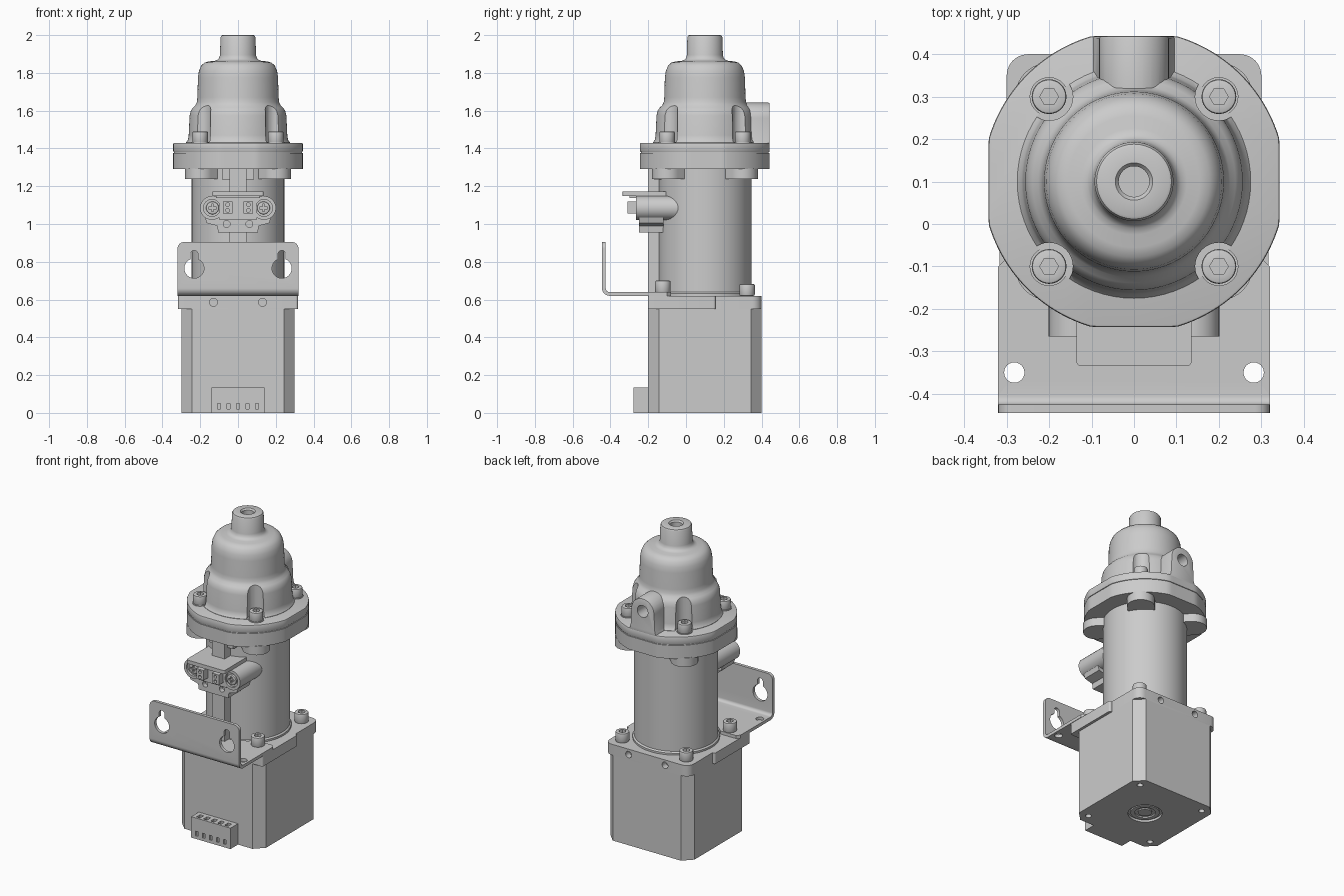
import bpy, bmesh
from math import pi, sin, cos

if "Cube" in bpy.data.objects:
    bpy.data.objects.remove(bpy.data.objects["Cube"])

CY = 0.1  # y of the pump axis


def finish(name, bm, bevel=0, seg=2):
    bmesh.ops.recalc_face_normals(bm, faces=bm.faces)
    me = bpy.data.meshes.new(name)
    bm.to_mesh(me)
    bm.free()
    ob = bpy.data.objects.new(name, me)
    bpy.context.collection.objects.link(ob)
    if bevel:
        m = ob.modifiers.new("bevel", 'BEVEL')
        m.width, m.segments, m.limit_method, m.angle_limit = bevel, seg, 'ANGLE', 0.7
        apply(ob, m)
    smooth(ob)
    return ob


def activate(ob):
    bpy.ops.object.select_all(action='DESELECT')
    ob.select_set(True)
    bpy.context.view_layer.objects.active = ob


def apply(ob, mod):
    activate(ob)
    bpy.ops.object.modifier_apply(modifier=mod.name)


def smooth(ob):
    activate(ob)
    bpy.ops.object.shade_smooth_by_angle(angle=0.6)


def prism(name, pts, t0, t1, axis='Z', bevel=0):
    """Extrude a 2D outline along an axis."""
    put = {'Z': lambda a, b, t: (a, b, t), 'Y': lambda a, b, t: (a, t, b), 'X': lambda a, b, t: (t, a, b)}[axis]
    bm = bmesh.new()
    lo, hi = ([bm.verts.new(put(a, b, t)) for a, b in pts] for t in (t0, t1))
    bm.faces.new(lo)
    bm.faces.new(hi)
    for i in range(len(pts)):
        j = (i + 1) % len(pts)
        bm.faces.new((lo[i], lo[j], hi[j], hi[i]))
    return finish(name, bm, bevel)


def arc(a, b, r, d0=0.0, d1=2 * pi, n=32):
    closed = abs(d1 - d0 - 2 * pi) < 1e-6
    return [(a + r * cos(d0 + (d1 - d0) * i / n), b + r * sin(d0 + (d1 - d0) * i / n))
            for i in range(n if closed else n + 1)]


def rrect(x0, x1, y0, y1, r, n=6):
    c = [(x1 - r, y1 - r), (x0 + r, y1 - r), (x0 + r, y0 + r), (x1 - r, y0 + r)]
    return [p for k, (a, b) in enumerate(c) for p in arc(a, b, r, k * pi / 2, (k + 1) * pi / 2, n)]


def box(name, x0, x1, y0, y1, z0, z1, bevel=0):
    return prism(name, [(x0, y0), (x1, y0), (x1, y1), (x0, y1)], z0, z1, 'Z', bevel)


def lathe(name, prof, n=72):
    bm = bmesh.new()
    rings = [[bm.verts.new((r * cos(2 * pi * i / n), CY + r * sin(2 * pi * i / n), z)) for i in range(n)]
             for r, z in prof]
    for p, q in zip(rings, rings[1:]):
        for i in range(n):
            j = (i + 1) % n
            bm.faces.new((p[i], p[j], q[j], q[i]))
    bm.faces.new(rings[0])
    bm.faces.new(rings[-1])
    return finish(name, bm)


def cut(ob, *cutters, op='DIFFERENCE'):
    for c in cutters:
        m = ob.modifiers.new("cut", 'BOOLEAN')
        m.object, m.operation, m.solver = c, op, 'EXACT'
        apply(ob, m)
        bpy.data.objects.remove(c)
    smooth(ob)


def hole(a, b, r, t0, t1, axis='Z', n=24):
    return prism("cutter", arc(a, b, r, n=n), t0, t1, axis)


# Motor body with chamfered corners, bearing recess and corner holes underneath
c = 0.057
motor = prism("motor_body", [(-.3 + c, -.2), (.3 - c, -.2), (.3, -.2 + c), (.3, .4 - c),
                             (.3 - c, .4), (-.3 + c, .4), (-.3, .4 - c), (-.3, -.2 + c)], 0, .55)
cut(motor, hole(0, CY, .1, -.1, .015, n=48),
    *[hole(sx * .235, CY + sy * .235, .018, -.1, .04) for sx in (-1, 1) for sy in (-1, 1)])
boss = lathe("motor_bearing_ring", [(.085, .02), (.085, .005), (.06, .005), (.06, .014), (.04, .014), (.04, .006), (.01, .006)], 48)

# Motor plug with contact slots
plug = box("motor_plug", -.14, .14, -.277, -.195, 0, .135)
cut(plug, *[box("cutter", x - .013, x + .013, -.262, -.225, .1, .2) for x in (-.1, -.05, 0, .05, .1)],
    *[box("cutter", x - .008, x + .008, -.3, -.265, .02, .05) for x in (-.1, -.05, 0, .05, .1)])

# Mounting plate, rear and wider front half, with side holes
rear = prism("mount_plate_rear", rrect(-.3, .3, .0, .4, .05), .55, .62)
front = prism("mount_plate_front", rrect(-.317, .317, -.202, .157, .012), .55, .62)
cut(rear, *[hole(x, .585, .021, .36, .5, 'Y') for x in (-.13, .13)])
cut(front, *[hole(x, .585, .021, -.3, -.16, 'Y') for x in (-.13, .13)])

# Folded wall bracket with keyholes
t = .02
prof = ([(-.08, .62)] + arc(-.405, .66, .04, -pi / 2, -pi, 8) + [(-.445, .905), (-.445 + t, .905)]
        + arc(-.405, .66, .02, -pi, -pi / 2, 8) + [(-.08, .64)])
bracket = prism("wall_bracket", prof, -.32, .32, 'X')
cut(bracket, prism("cutter", rrect(-.32, .32, .4, .905, .035), -.6, .1, 'Y'), op='INTERSECT')
cut(bracket, prism("cutter", [(-.32, -.6), (.32, -.6), (.32, -.1), (.3, -.08), (-.3, -.08), (-.32, -.1)], .5, 1), op='INTERSECT')
cut(bracket, hole(0, CY, .262, .5, .8, n=64), *[hole(s * .282, -.35, .024, .5, .8) for s in (-1, 1)])
for s in (-1, 1):
    key = arc(s * .232, .765, .052, pi / 2 + .4, 2.5 * pi - .4, 24) + arc(s * .232, .84, .02, 0, pi, 8)
    cut(bracket, prism("cutter", key, -.6, -.41, 'Y'))

# Pump tube with collar at the base
lathe("pump_tube", [(.255, .615), (.255, .632), (.246, .64), (.246, 1.3)])

# Front rail
box("front_rail", -.045, .045, -.2, -.1, .62, 1.29)
box("rail_head", -.085, .085, -.17, -.1, 1.235, 1.295)


# Two-layer flange with flats on four sides
def flange_outline(r, f):
    return [(max(-f, min(f, x)), CY + max(-f, min(f, y))) for x, y in arc(0, 0, r, n=128)]


prism("flange_lower", flange_outline(.357, .343), 1.29, 1.376)
prism("flange_gasket", flange_outline(.352, .338), 1.37, 1.385)
prism("flange_upper", flange_outline(.357, .343), 1.38, 1.43, bevel=.006)

# Bolt lugs below the flange
for sx in (-1, 1):
    for sy in (-1, 1):
        a, k = (pi / 4 if sy > 0 else -pi / 4), .08
        a = a if sx > 0 else pi - a
        pts = arc(sx * .2, CY + sy * .2, k, a - pi / 2, a + pi / 2, 20)
        pts += [(k * cos(a + pi / 2), CY + k * sin(a + pi / 2)), (k * cos(a - pi / 2), CY + k * sin(a - pi / 2))]
        prism("flange_lug", pts, 1.237, 1.295)

# Domed pump head with bolt pockets and rear port
dome = lathe("pump_head", [(.275, 1.42), (.275, 1.432), (.265, 1.445), (.261, 1.47), (.256, 1.575), (.25, 1.6),
                           (.239, 1.616), (.226, 1.628), (.218, 1.645), (.215, 1.67), (.212, 1.775), (.207, 1.81),
                           (.195, 1.838), (.178, 1.854), (.155, 1.861), (.125, 1.863), (.11, 1.868), (.1, 1.878),
                           (.095, 1.895), (.093, 1.988), (.088, 1.997), (.082, 2.0), (.044, 2.0), (.036, 1.99), (.036, 1.88)])
u = [(.1, 1.42), (.088, 1.445)] + arc(0, 1.56, .082, 0, pi, 24) + [(-.088, 1.445), (-.1, 1.42)]
cut(dome, prism("rear_port", u, .15, .443, 'Y', bevel=.006), op='UNION')
cut(dome, hole(0, 1.56, .038, .3, .6, 'Y'),
    *[hole(sx * .2, CY + sy * .2, .056, 1.431, 1.8, n=32) for sx in (-1, 1) for sy in (-1, 1)])

# Socket screws sharing one mesh
head = prism("socket_screw", arc(0, 0, .041, n=28), 0, .062, bevel=.006)
cut(head, hole(0, 0, .022, .025, .1, n=6))
spots = [(sx * .2, CY + sy * .2, 1.428) for sx in (-1, 1) for sy in (-1, 1)]
spots += [(sx * .228, CY + sy * .223, .638 if sy < 0 else .62) for sx in (-1, 1) for sy in (-1, 1)]
for i, p in enumerate(spots):
    ob = head if i == 0 else head.copy()
    if i:
        bpy.context.collection.objects.link(ob)
    ob.location = p
for x in (-.2, .2):
    for y in (-.1, .3):
        prism("screw_washer", arc(x, y, .046, n=28), 1.42, 1.434)

# Sensor housing on the front: side barrels, bar, lower skirt, top shelf
for s in (-1, 1):
    barrel = prism("sensor_barrel", arc(s * .138, 1.085, .063, n=32), -.265, .0, 'Y')
    cut(barrel, hole(s * .138, 1.085, .045, -.3, -.25, 'Y'))
    screw = prism("sensor_screw", arc(s * .135, 1.085, .034, n=24), -.262, -.24, 'Y', bevel=.005)
    cut(screw, box("cutter", s * .135 - .02, s * .135 + .02, -.3, -.253, 1.08, 1.09),
        box("cutter", s * .135 - .005, s * .135 + .005, -.3, -.253, 1.065, 1.105))
box("sensor_bar", -.1, .1, -.262, -.1, 1.025, 1.148)
skirt = prism("sensor_skirt", [(-.175, 1.035), (-.165, 1.005), (-.11, .99), (-.105, .955), (-.05, .955), (-.045, .91),
                               (.045, .91), (.05, .955), (.105, .955), (.11, .99), (.165, 1.005), (.175, 1.035)], -.25, -.12, 'Y')
cut(skirt, *[hole(s * .06, 1.0, .018, -.3, -.22, 'Y') for s in (-1, 1)],
    box("cutter", -.3, .3, -.5, 0, .8, .955))
prism("sensor_shelf", rrect(-.136, .136, -.335, -.1, .012), 1.148, 1.172)
box("sensor_shelf_rib", -.115, .115, -.3, -.1, 1.138, 1.15)

# Twin contacts with pin holes
for s in (-1, 1):
    pin = box("sensor_contact", s * .055 - .025, s * .055 + .025, -.31, -.25, 1.055, 1.12)
    cut(pin, *[hole(s * .055, z, .01, -.35, -.29, 'Y', 12) for z in (1.072, 1.103)])
